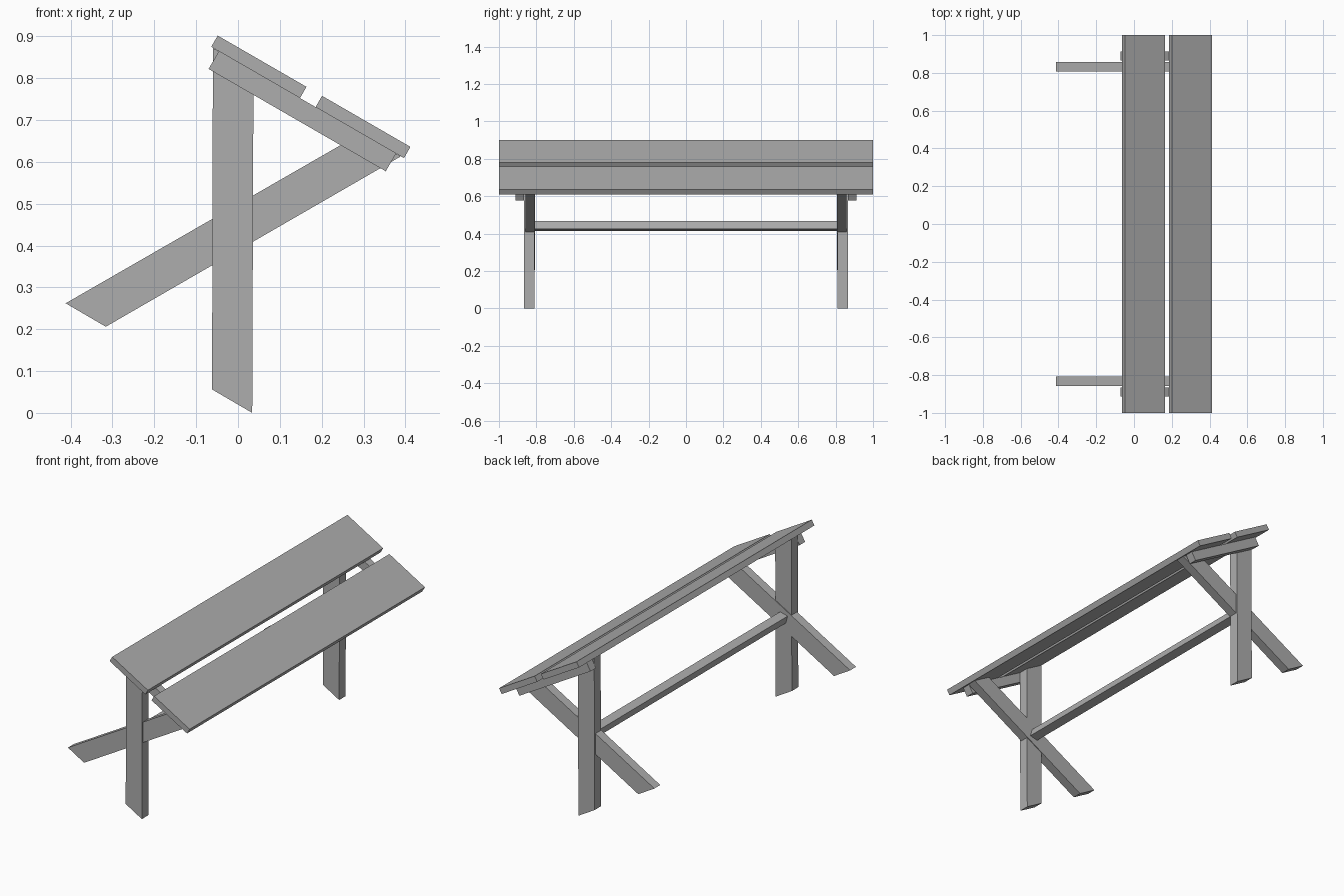
import bpy
import bmesh
from math import radians, sin, cos
from mathutils import Vector

cube = bpy.data.objects.get("Cube")
if cube:
    bpy.data.objects.remove(cube, do_unlink=True)

# Single plain grey for all the timber
grey = bpy.data.materials.new("plain_grey")
grey.use_nodes = True
colour = (0.42, 0.42, 0.42, 1)
grey.diffuse_color = colour
grey.node_tree.nodes["Principled BSDF"].inputs["Base Color"].default_value = colour


def board(name, outline, y0, y1):
    """Extrude an (x, z) outline from y0 to y1."""
    bm = bmesh.new()
    face = bm.faces.new([bm.verts.new((x, y0, z)) for x, z in outline])
    out = bmesh.ops.extrude_face_region(bm, geom=[face])
    moved = [v for v in out["geom"] if isinstance(v, bmesh.types.BMVert)]
    bmesh.ops.translate(bm, verts=moved, vec=(0, y1 - y0, 0))
    bmesh.ops.recalc_face_normals(bm, faces=bm.faces)
    mesh = bpy.data.meshes.new(name)
    bm.to_mesh(mesh)
    bm.free()
    mesh.materials.append(grey)
    obj = bpy.data.objects.new(name, mesh)
    bpy.context.collection.objects.link(obj)
    return obj


def tilted_rect(origin, angle, u0, u1, n0, n1):
    """Rectangle in a frame sloping down towards +x by the angle."""
    u = Vector((cos(angle), -sin(angle)))
    n = Vector((sin(angle), cos(angle)))
    return [Vector(origin) + u * a + n * b
            for a, b in ((u0, n0), (u1, n0), (u1, n1), (u0, n1))]


slope = radians(30)
top_edge = (-0.064, 0.875)    # high edge of the underside of the top

# Two sloping top planks
board("upper_plank", tilted_rect(top_edge, slope, 0, 0.245, 0, 0.031), -1, 1)
board("lower_plank", tilted_rect(top_edge, slope, 0.288, 0.532, 0, 0.031), -1, 1)

# End frames: leg, crossing brace and cleat under the planks
leg = [(-0.062, 0.056), (0.034, 0), (0.037, 0.816), (-0.06, 0.872)]
brace = [(-0.412, 0.262), (-0.316, 0.206), (0.389, 0.613), (0.294, 0.668)]
cleat = tilted_rect(top_edge, slope, 0.021, 0.51, -0.049, 0)
for side, s in (("front", -1), ("back", 1)):
    board(side + "_leg", leg, s * 0.811, s * 0.866)
    board(side + "_brace", brace, s * 0.807, s * 0.857)
    board(side + "_cleat", cleat, s * 0.866, s * 0.912)

# Long stretcher joining the frames where leg and brace cross
board("stretcher", tilted_rect((-0.012, 0.44), radians(-15),
                               -0.023, 0.023, -0.021, 0.021), -0.811, 0.811)
